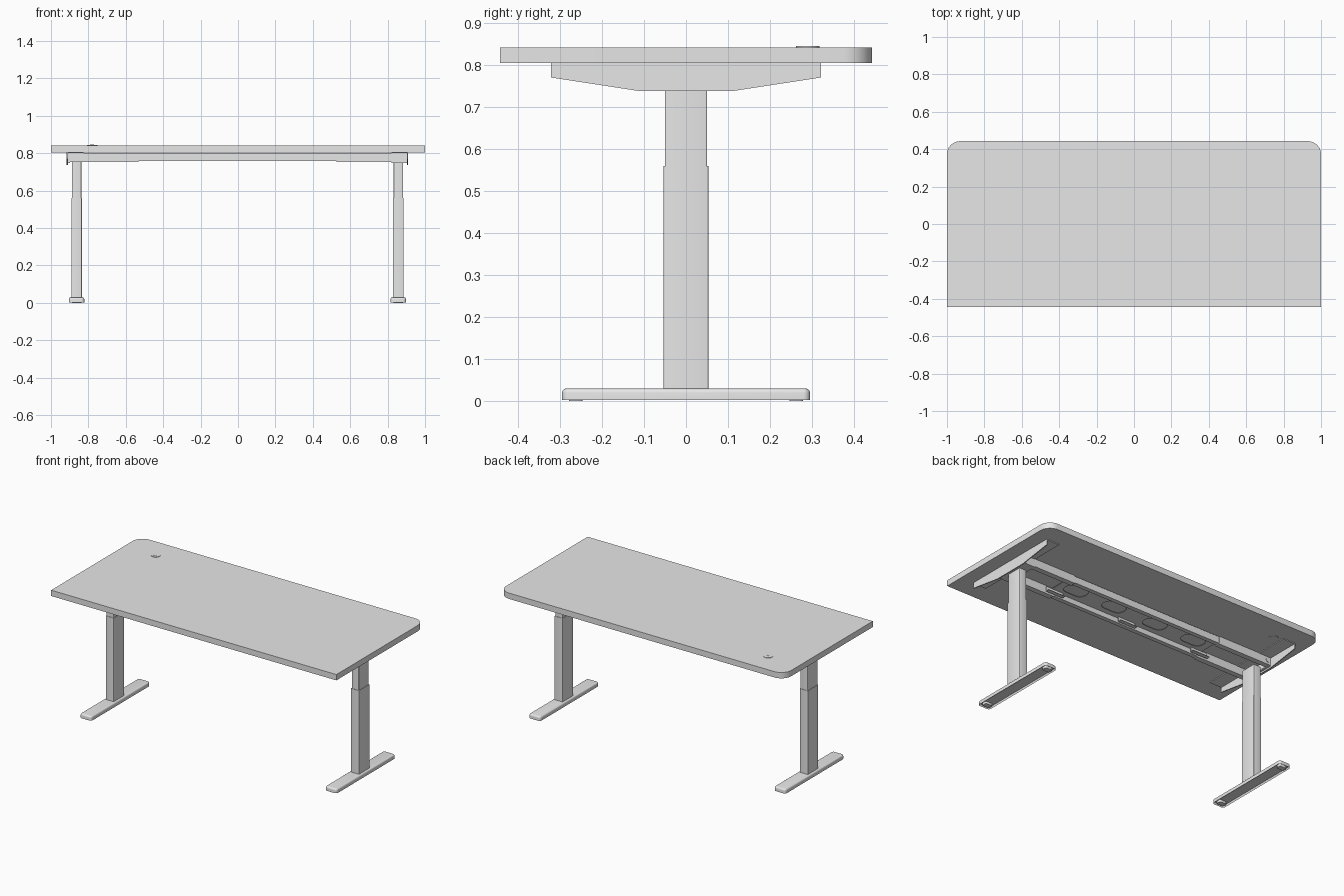
import bpy, bmesh, math

if "Cube" in bpy.data.objects:
    bpy.data.objects.remove(bpy.data.objects["Cube"])

grey = bpy.data.materials.new("light grey")
grey.diffuse_color = (0.8, 0.8, 0.8, 1)
grey.use_nodes = True
grey.node_tree.nodes["Principled BSDF"].inputs["Base Color"].default_value = grey.diffuse_color


def finish(name, bm, smooth=True):
    bmesh.ops.recalc_face_normals(bm, faces=bm.faces[:])
    me = bpy.data.meshes.new(name)
    bm.to_mesh(me)
    bm.free()
    ob = bpy.data.objects.new(name, me)
    bpy.context.collection.objects.link(ob)
    me.materials.append(grey)
    if smooth:
        bpy.context.view_layer.objects.active = ob
        ob.select_set(True)
        bpy.ops.object.shade_smooth_by_angle(angle=math.radians(35))
        ob.select_set(False)
    return ob


def vertical_edges(bm, test=lambda v: True):
    return [e for e in bm.edges
            if abs(e.verts[0].co.z - e.verts[1].co.z) > 1e-4
            and (e.verts[0].co.xy - e.verts[1].co.xy).length < 1e-5 and test(e.verts[0].co)]


def box_mesh(x0, x1, y0, y1, z0, z1):
    bm = bmesh.new()
    bmesh.ops.create_cube(bm, size=1)
    for v in bm.verts:
        v.co = (x1 if v.co.x > 0 else x0, y1 if v.co.y > 0 else y0, z1 if v.co.z > 0 else z0)
    return bm


def bevel(bm, edges, r, seg):
    bmesh.ops.bevel(bm, geom=edges, offset=r, segments=seg, profile=0.5, affect='EDGES')


def box(name, x0, x1, y0, y1, z0, z1, r=0, seg=3):
    x0, x1 = sorted((x0, x1))
    bm = box_mesh(x0, x1, y0, y1, z0, z1)
    if r:
        bevel(bm, vertical_edges(bm), r, seg)
    return finish(name, bm)


def prism_x(name, pts, x0, x1):
    """Extrude a (y, z) outline along x."""
    bm = bmesh.new()
    f = bm.faces.new([bm.verts.new((x0, y, z)) for y, z in pts])
    ext = bmesh.ops.extrude_face_region(bm, geom=[f])["geom"]
    bmesh.ops.translate(bm, vec=(x1 - x0, 0, 0),
                        verts=[g for g in ext if isinstance(g, bmesh.types.BMVert)])
    return finish(name, bm, False)


def disc(name, centre, r, depth, axis='Z', n=24):
    bm = bmesh.new()
    bmesh.ops.create_cone(bm, cap_ends=True, segments=n, radius1=r, radius2=r, depth=depth)
    ob = finish(name, bm)
    ob.location = centre
    if axis == 'Y':
        ob.rotation_euler.x = math.pi / 2
    return ob


# Table top: square front corners, rounded back corners
bm = box_mesh(-1, 1, -0.443, 0.443, 0.805, 0.842)
bevel(bm, vertical_edges(bm, lambda c: c.y > 0), 0.07, 8)
finish("table_top", bm)

# Cable grommet near the back left corner
disc("grommet_cap", (-0.78, 0.29, 0.8235), 0.028, 0.042)
box("grommet_lid", -0.79, -0.77, 0.276, 0.29, 0.843, 0.8455, 0.003)

OFF = -0.003   # the frame sits slightly left of the top
for side, label in ((-1, "left"), (1, "right")):
    cx = OFF + side * 0.86

    # Foot: rounded bar, hollow underneath
    bm = box_mesh(cx - 0.041, cx + 0.041, -0.295, 0.295, 0.003, 0.03)
    bevel(bm, vertical_edges(bm), 0.016, 5)
    bevel(bm, [e for e in bm.edges if all(v.co.z > 0.029 for v in e.verts)], 0.010, 4)
    bottom = [f for f in bm.faces if all(v.co.z < 0.004 for v in f.verts)]
    bmesh.ops.inset_region(bm, faces=bottom, thickness=0.004)
    for v in {v for f in bottom for v in f.verts}:
        v.co.z += 0.012
    finish(label + "_foot", bm)
    for y in (-0.262, 0.262):
        box(label + "_foot_pad", cx - 0.025, cx + 0.025, y - 0.016, y + 0.016, 0, 0.016, 0.008)

    # Telescoping column
    box(label + "_lower_column", cx - 0.0285, cx + 0.0285, -0.053, 0.053, 0.029, 0.56, 0.004)
    box(label + "_upper_column", cx - 0.0255, cx + 0.0255, -0.0505, 0.0505, 0.55, 0.76, 0.004)

    # Tapered side support under the top, with its flange
    ox = OFF + side * 0.913
    prism_x(label + "_side_support",
            [(-0.321, 0.805), (-0.321, 0.770), (-0.112, 0.738), (0.112, 0.738),
             (0.321, 0.770), (0.321, 0.805)], ox - side * 0.006, ox)
    box(label + "_support_flange", ox - side * 0.09, ox, -0.321, 0.321, 0.800, 0.805)
    box(label + "_leg_mount", cx - 0.035, ox, -0.112, 0.112, 0.748, 0.755)

    # Outer rail sections with end bolts
    for y in (-0.095, 0.095):
        box(label + "_outer_rail", OFF + side * 0.53, ox - side * 0.006,
            y - 0.017, y + 0.017, 0.752, 0.802)
        disc(label + "_rail_bolt", (OFF + side * 0.888, y + math.copysign(0.018, y), 0.78),
             0.015, 0.004, 'Y')

# Middle rail sections
for y, label in ((-0.095, "front"), (0.095, "back")):
    box(label + "_middle_rail", OFF - 0.55, OFF + 0.55, y - 0.014, y + 0.014, 0.758, 0.800)

# Perforated cable plate between the rails
cu = bpy.data.curves.new("plate_outline", 'CURVE')
cu.dimensions = '2D'
cu.fill_mode = 'BOTH'
cu.extrude = 0.0015


def outline(x, y, w, h, r):
    pts = []
    for i, (sx, sy) in enumerate(((1, 1), (-1, 1), (-1, -1), (1, -1))):
        for k in range(5):
            a = math.pi / 2 * (i + k / 4)
            pts.append((x + sx * (w - r) + r * math.cos(a), y + sy * (h - r) + r * math.sin(a)))
    sp = cu.splines.new('POLY')
    sp.points.add(len(pts) - 1)
    for p, (px, py) in zip(sp.points, pts):
        p.co = (px, py, 0, 1)
    sp.use_cyclic_u = True


outline(0, 0, 0.55, 0.082, 0.01)
for x in (-0.43, -0.15, 0.15, 0.43):
    outline(x, 0.0, 0.075, 0.045, 0.04)
tmp = bpy.data.objects.new("plate_outline", cu)
bpy.context.collection.objects.link(tmp)
me = bpy.data.meshes.new_from_object(tmp.evaluated_get(bpy.context.evaluated_depsgraph_get()))
bpy.data.objects.remove(tmp)
me.materials.clear()
me.materials.append(grey)
plate = bpy.data.objects.new("cable_plate", me)
plate.location = (OFF, 0, 0.79)
bpy.context.collection.objects.link(plate)

# Folded tabs hanging from the plate
for x in (-0.53, 0.0, 0.53):
    box("cable_tab", OFF + x - 0.06, OFF + x + 0.06, -0.07, -0.066, 0.76, 0.79)
    box("cable_tab_lip", OFF + x - 0.06, OFF + x + 0.06, -0.07, -0.045, 0.758, 0.761)
